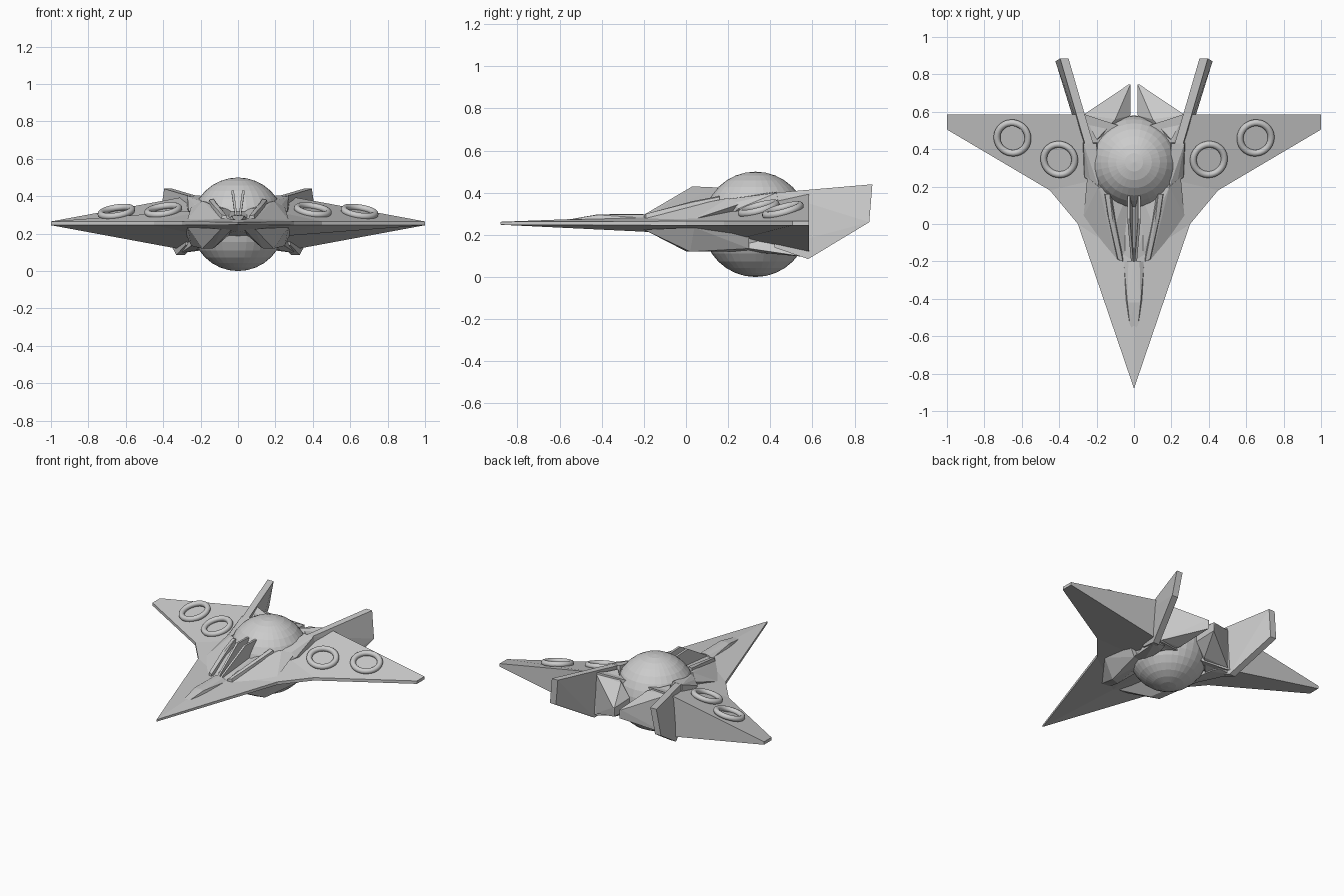
import bpy, bmesh
from mathutils import Vector

if "Cube" in bpy.data.objects:
    bpy.data.objects.remove(bpy.data.objects["Cube"])


def finish(name, bm, mirror=True):
    bmesh.ops.recalc_face_normals(bm, faces=bm.faces)
    me = bpy.data.meshes.new(name)
    bm.to_mesh(me)
    bm.free()
    ob = bpy.data.objects.new(name, me)
    bpy.context.collection.objects.link(ob)
    if mirror:
        ob.modifiers.new("Mirror", 'MIRROR')
    return ob


def block(name, pts):
    """Faceted convex solid from corner points, mirrored across x = 0."""
    bm = bmesh.new()
    for p in pts:
        bm.verts.new(p)
    res = bmesh.ops.convex_hull(bm, input=bm.verts)
    junk = {v for v in res["geom_interior"] + res["geom_unused"]
            if isinstance(v, bmesh.types.BMVert)}
    bmesh.ops.delete(bm, geom=list(junk), context='VERTS')
    bmesh.ops.dissolve_limit(bm, angle_limit=0.01, verts=bm.verts, edges=bm.edges)
    return finish(name, bm)


# Swept wing hull: outline and ridge points as x, y, top z, bottom z
plan = {
    'nose': (0, -.88, .262, .248), 'a': (.30, 0, .265, .245),
    'b': (.45, .18, .265, .245), 'c': (1, .505, .265, .245),
    'd': (1, .585, .265, .245), 'e': (.26, .585, .402, .108),
    'f': (0, .50, .36, .15), 'r0': (0, -.2, .288, .215),
    'r1': (.15, .25, .33, .18),
}
bm = bmesh.new()
top = {k: bm.verts.new((x, y, t)) for k, (x, y, t, b) in plan.items()}
bot = {k: bm.verts.new((x, y, b)) for k, (x, y, t, b) in plan.items()}
for side in (top, bot):
    for f in ('nose a r0', 'a r1 r0', 'a b r1', 'b c d e r1', 'r0 r1 f', 'r1 e f'):
        bm.faces.new([side[k] for k in f.split()])
rim = ['nose', 'a', 'b', 'c', 'd', 'e', 'f']
for p, q in zip(rim, rim[1:]):
    bm.faces.new((top[p], top[q], bot[q], bot[p]))
finish("wing_hull", bm)

# Central sphere
bm = bmesh.new()
bmesh.ops.create_uvsphere(bm, u_segments=32, v_segments=16, radius=.25)
bmesh.ops.translate(bm, verts=bm.verts, vec=(0, .33, .25))
finish("core_sphere", bm, mirror=False)

# Raised canopy strip on the nose
block("nose_canopy", [(0, -.57, .27), (.022, -.54, .276), (.045, -.40, .27),
                      (.035, -.42, .295), (.055, -.2, .28), (.03, -.2, .297),
                      (0, -.42, .297), (0, -.2, .30), (0, -.2, .27)])

# Split spine leaning outward in front of the sphere
block("spine_fin", [(.004, -.2, .27), (.014, -.2, .27), (.016, -.2, .295),
                    (.004, -.2, .295), (.022, .03, .43), (.036, .03, .43),
                    (.022, .15, .425), (.036, .15, .425), (.003, .15, .29),
                    (.016, .15, .29)])

# Slim side prongs
block("side_prong", [(.055, -.2, .27), (.09, -.19, .27), (.06, -.2, .295),
                     (.085, -.19, .30), (.115, .03, .36), (.135, .03, .355),
                     (.13, .16, .385), (.155, .16, .38), (.10, .16, .28),
                     (.17, .16, .28)])

# Faceted shoulders around the sphere
block("shoulder_front", [(.03, -.2, .27), (.09, -.2, .275), (.10, .0, .335),
                         (.27, .04, .275), (.19, .2, .375), (.25, .25, .345),
                         (.04, .15, .33), (.05, .2, .28), (.2, .2, .28)])
block("shoulder_rear", [(.19, .2, .37), (.235, .24, .355), (.265, .25, .325),
                        (.20, .43, .405), (.27, .43, .40), (.2, .2, .28),
                        (.18, .45, .28), (.28, .45, .28)])

# Lower prongs under the hull
block("lower_prong", [(.03, -.2, .225), (.09, -.2, .225), (.13, 0, .122),
                      (.19, .02, .12), (.27, .04, .235), (.05, .1, .19),
                      (.18, .3, .12), (.25, .3, .135), (.15, .3, .2),
                      (.28, .3, .2)])
block("lower_shoulder", [(.18, .3, .12), (.25, .3, .135), (.2, .5, .11),
                         (.31, .57, .095), (.22, .56, .11), (.2, .3, .2),
                         (.28, .56, .2)])

# Wedge tail plates behind the sphere
block("tail_wedge", [(.02, .745, .285), (.02, .745, .225), (.03, .745, .285),
                     (.02, .58, .29), (.02, .58, .22), (.10, .56, .365),
                     (.10, .56, .145), (.27, .585, .39), (.27, .585, .12),
                     (.2, .45, .39), (.2, .45, .12)])

# Rear fins, canted outward: y, z, inner x
fin = [(.42, .40, .215), (.885, .44, .35), (.87, .26, .375),
       (.58, .085, .285), (.42, .14, .235)]
block("tail_fin", [(x + t, y, z) for y, z, x in fin for t in (0, .045)])

# Raised rings lying on the wing tops
slope = Vector((.155, -.27, 1))
for i, (x, y, z) in enumerate([(.40, .345, .325), (.65, .46, .317)]):
    for s in (1, -1):
        n = Vector((slope.x * s, slope.y, slope.z))
        bpy.ops.mesh.primitive_torus_add(
            major_segments=32, minor_segments=12, major_radius=.084,
            minor_radius=.018, location=(x * s, y, z),
            rotation=n.to_track_quat('Z', 'Y').to_euler())
        ring = bpy.context.object
        ring.name = f"wing_ring_{i + 1}_{'right' if s > 0 else 'left'}"
        bpy.ops.object.shade_smooth()
